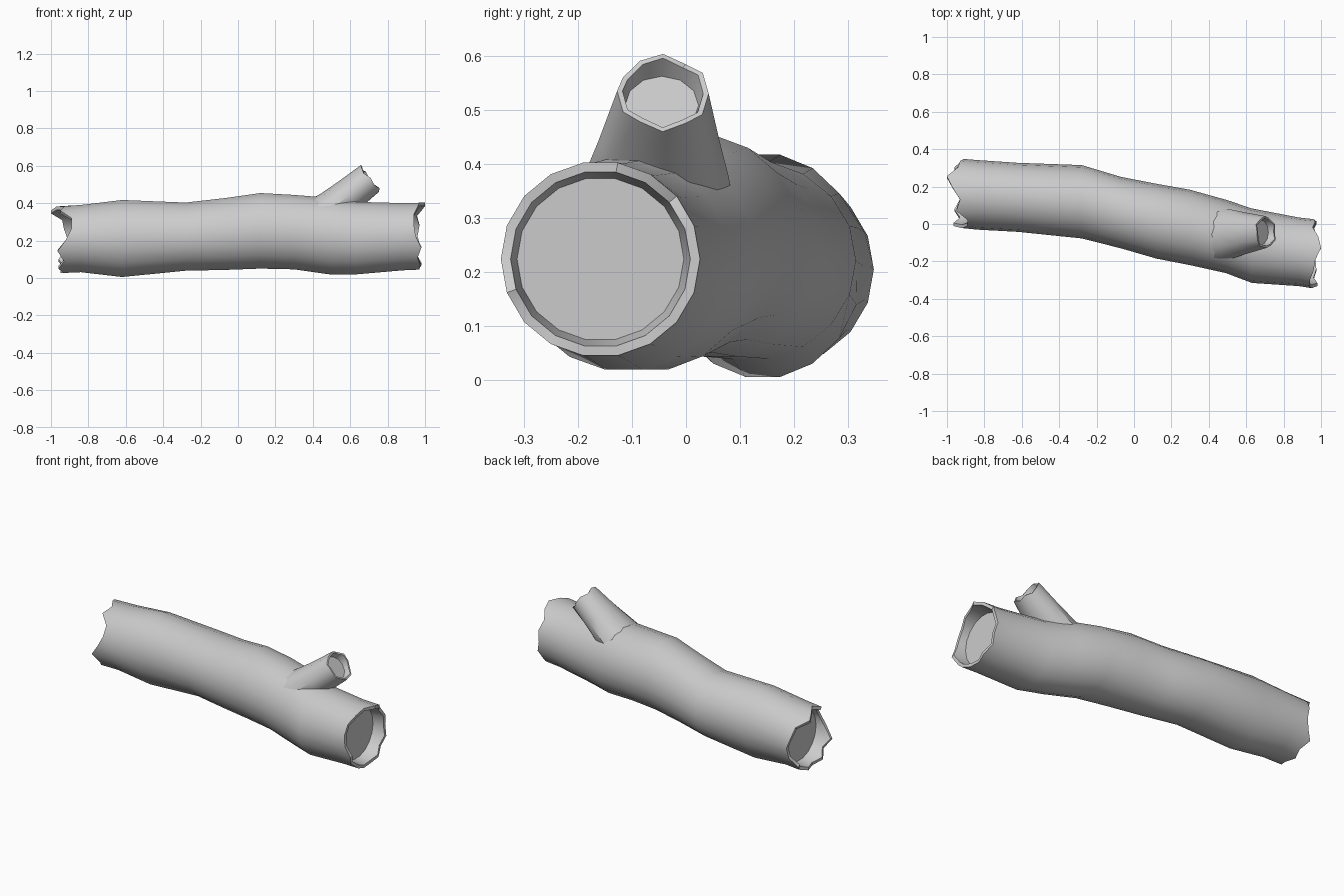
import bpy, bmesh
from math import cos, sin, radians, tau
from mathutils import Vector

if "Cube" in bpy.data.objects:
    bpy.data.objects.remove(bpy.data.objects["Cube"])


def loft(name, rings):
    """Skin a list of point rings and cap both ends."""
    bm = bmesh.new()
    rows = [[bm.verts.new(p) for p in r] for r in rings]
    n = len(rows[0])
    for a, b in zip(rows, rows[1:]):
        for i in range(n):
            j = (i + 1) % n
            bm.faces.new((a[i], a[j], b[j], b[i]))
    bm.faces.new(rows[0][::-1])
    bm.faces.new(rows[-1])
    bmesh.ops.recalc_face_normals(bm, faces=bm.faces)
    me = bpy.data.meshes.new(name)
    bm.to_mesh(me)
    bm.free()
    ob = bpy.data.objects.new(name, me)
    bpy.context.collection.objects.link(ob)
    bpy.ops.object.select_all(action='DESELECT')
    ob.select_set(True)
    bpy.context.view_layer.objects.active = ob
    bpy.ops.object.shade_smooth_by_angle(angle=radians(35))
    return ob


def oval(c, u, v, ru, rv, n, shift=None, axis=Vector((1, 0, 0))):
    """Ring around c; shift moves each point along the axis for splintered rims."""
    return [Vector(c) + u * ru * cos(tau * i / n) + v * rv * sin(tau * i / n)
            + axis * (shift[i] if shift else 0) for i in range(n)]


X, Y, Z = Vector((1, 0, 0)), Vector((0, 1, 0)), Vector((0, 0, 1))

# Hollow-ended trunk: x, y low, y high, z low, z high
N = 18
sections = [
    (-0.84, -0.03, 0.342, 0.028, 0.393), (-0.62, -0.042, 0.327, 0.002, 0.42),
    (-0.28, -0.077, 0.315, 0.036, 0.406), (-0.07, -0.13, 0.252, 0.04, 0.43),
    (0.12, -0.185, 0.215, 0.047, 0.457), (0.3, -0.22, 0.183, 0.043, 0.447),
    (0.49, -0.262, 0.13, 0.016, 0.432), (0.63, -0.315, 0.083, 0.016, 0.41),
    (0.88, -0.332, 0.035, 0.038, 0.403)]
left_x = [-.91, -.93, -.94, -1, -.97, -.93, -.95, -.89, -.89,
          -.92, -.965, -.93, -.96, -.93, -.95, -.93, -.96, -.92]
right_x = [.96, .97, .955, .985, 1, .97, .96, .94, .94,
           .95, .98, .96, .975, .97, .965, .98, .96, .975]


def trunk_ring(s, inset=0, shift=None):
    x, y0, y1, z0, z1 = s
    return oval((x, (y0 + y1) / 2, (z0 + z1) / 2), Y, Z,
                (y1 - y0) / 2 - inset, (z1 - z0) / 2 - inset, N, shift)


left = (0, -0.022, 0.348, 0.024, 0.385)
right = (0, -0.343, 0.026, 0.042, 0.405)
rings = [trunk_ring((-0.87,) + left[1:], 0.03),
         trunk_ring(left, 0.018, left_x), trunk_ring(left, 0, left_x)]
rings += [trunk_ring(s) for s in sections]
rings += [trunk_ring(right, 0, right_x), trunk_ring(right, 0.018, right_x),
          trunk_ring((0.9,) + right[1:], 0.03)]
loft("trunk", rings)

# Broken branch stub, flared where it meets the trunk
M = 12
axis = Vector((0.78, 0.05, 0.62)).normalized()
up = Vector((-axis.z, 0, axis.x)).normalized()
tip = Vector((0.703, -0.043, 0.53))
chip = [0, .008, -.006, .01, .004, -.006, .008, 0, .01, -.005, .006, -.008]


def stub_ring(back, ry, ru, jag=None):
    return oval(tip - axis * back, Y, up, ry, ru, M, jag, axis)


loft("branch_stub", [
    stub_ring(0.36, 0.15, 0.115), stub_ring(0.25, 0.135, 0.1),
    stub_ring(0.14, 0.112, 0.092), stub_ring(0, 0.085, 0.086, chip),
    stub_ring(0, 0.075, 0.076, chip), stub_ring(0.035, 0.068, 0.069)])
